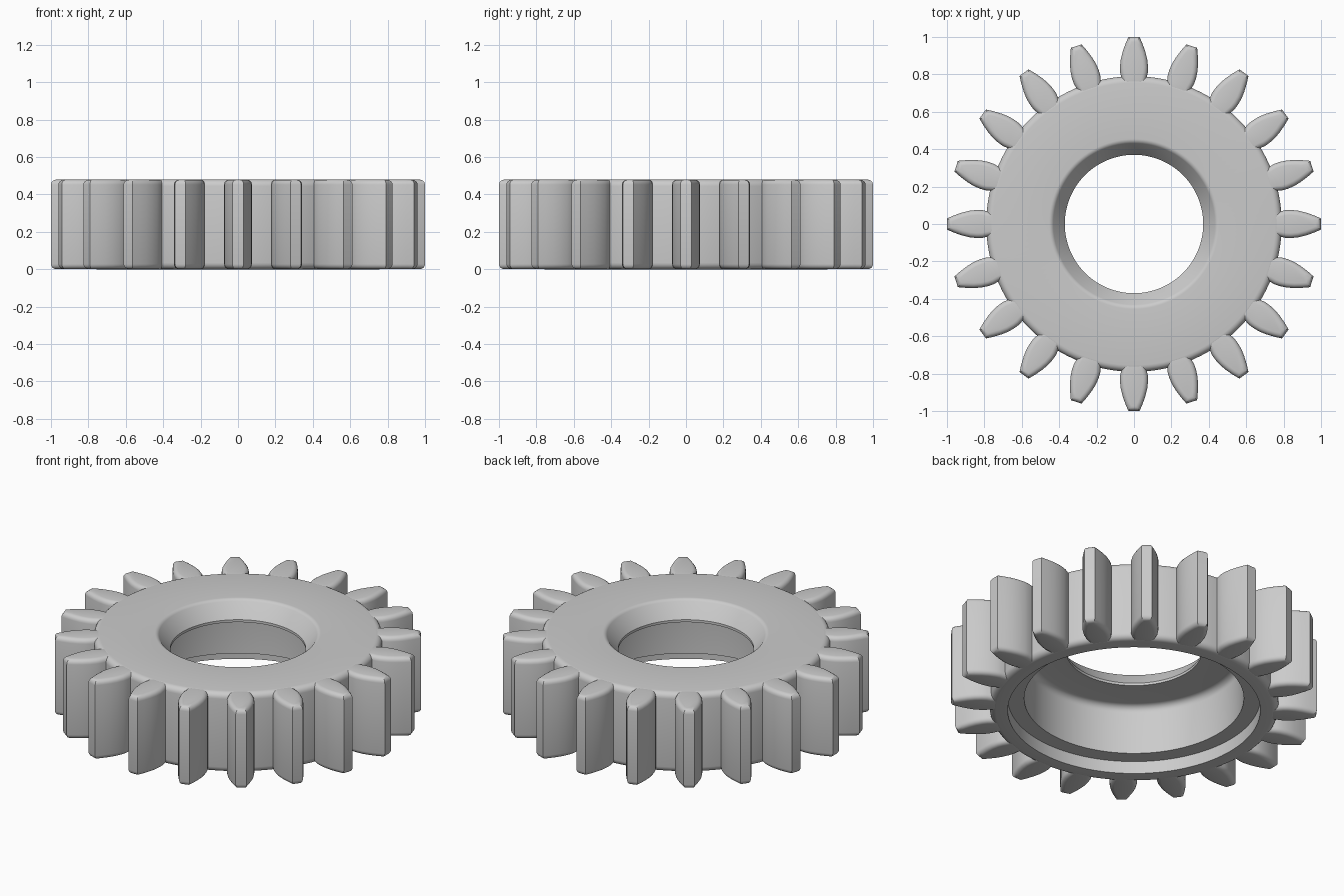
import bpy, bmesh
from math import cos, sin, pi, radians
from mathutils import Matrix

cube = bpy.data.objects.get("Cube")
if cube:
    bpy.data.objects.remove(cube, do_unlink=True)

HEIGHT, RADIUS, TEETH = 0.48, 0.79, 20

steel = bpy.data.materials.new("grey_steel")
steel.use_nodes = True
colour = (0.6, 0.6, 0.6, 1)
steel.diffuse_color = colour
steel.node_tree.nodes["Principled BSDF"].inputs["Base Color"].default_value = colour


def finish(bm, name, angle):
    """Turn a bmesh into a smooth-shaded object with crisp edges."""
    bmesh.ops.recalc_face_normals(bm, faces=bm.faces)
    mesh = bpy.data.meshes.new(name)
    bm.to_mesh(mesh)
    bm.free()
    mesh.materials.append(steel)
    obj = bpy.data.objects.new(name, mesh)
    bpy.context.collection.objects.link(obj)
    bpy.ops.object.select_all(action='DESELECT')
    obj.select_set(True)
    bpy.context.view_layer.objects.active = obj
    bpy.ops.object.shade_smooth_by_angle(angle=radians(angle))
    return obj


def arc(r, z, radius, start, end, steps=5):
    """Points of a fillet centred on (r, z), angles in degrees."""
    angles = [radians(start + (end - start) * i / steps) for i in range(steps + 1)]
    return [(r + radius * cos(a), z + radius * sin(a)) for a in angles]


# Gear body: closed section turned about z, hollow below with a stepped bore
b = 0.035
section = (
    arc(RADIUS - b, b, b, -90, 0)                      # lower outer edge
    + arc(RADIUS - b, HEIGHT - b, b, 0, 90)            # upper outer edge
    + arc(0.455, HEIGHT - 0.03, 0.03, 90, 142)         # flared mouth of the hole
    + [(0.37, 0.385), (0.37, 0.37)]
    + arc(0.56, 0.33, 0.04, 90, 0)                     # ceiling fillet
    + [(0.60, 0.075), (0.69, 0.075), (0.69, 0)]        # step and lip
)
bm = bmesh.new()
verts = [bm.verts.new((r, 0, z)) for r, z in section]
edges = [bm.edges.new((verts[i - 1], verts[i])) for i in range(len(verts))]
bmesh.ops.spin(bm, geom=verts + edges, cent=(0, 0, 0), axis=(0, 0, 1),
               angle=2 * pi, steps=120, use_merge=True)
bmesh.ops.remove_doubles(bm, verts=bm.verts, dist=1e-5)
finish(bm, "gear_body", 35)

# One tooth: bulging flank mirrored, extruded, with rounded ends
flank = [(0.72, 0.058), (0.78, 0.067), (0.81, 0.074), (0.84, 0.075), (0.88, 0.071),
         (0.92, 0.061), (0.96, 0.047), (1.0, 0.03)]
outline = [(r, -w) for r, w in flank] + [(r, w) for r, w in reversed(flank)]
bm = bmesh.new()
base = bm.faces.new([bm.verts.new((x, y, 0.001)) for x, y in outline])
top = bmesh.ops.extrude_face_region(bm, geom=[base], use_keep_orig=True)
bmesh.ops.translate(bm, vec=(0, 0, HEIGHT - 0.002),
                    verts=[g for g in top["geom"] if isinstance(g, bmesh.types.BMVert)])
bmesh.ops.recalc_face_normals(bm, faces=bm.faces)
rims = [e for e in bm.edges if abs(e.verts[0].co.z - e.verts[1].co.z) < 1e-4]
bmesh.ops.bevel(bm, geom=rims, offset=0.027, offset_type='OFFSET', segments=4,
                profile=0.5, affect='EDGES', clamp_overlap=True)

# Repeat the tooth around the rim
first = bm.verts[:] + bm.edges[:] + bm.faces[:]
for i in range(1, TEETH):
    copy = bmesh.ops.duplicate(bm, geom=first)["geom"]
    bmesh.ops.rotate(bm, cent=(0, 0, 0), matrix=Matrix.Rotation(2 * pi * i / TEETH, 3, 'Z'),
                     verts=[g for g in copy if isinstance(g, bmesh.types.BMVert)])
finish(bm, "gear_teeth", 35)
